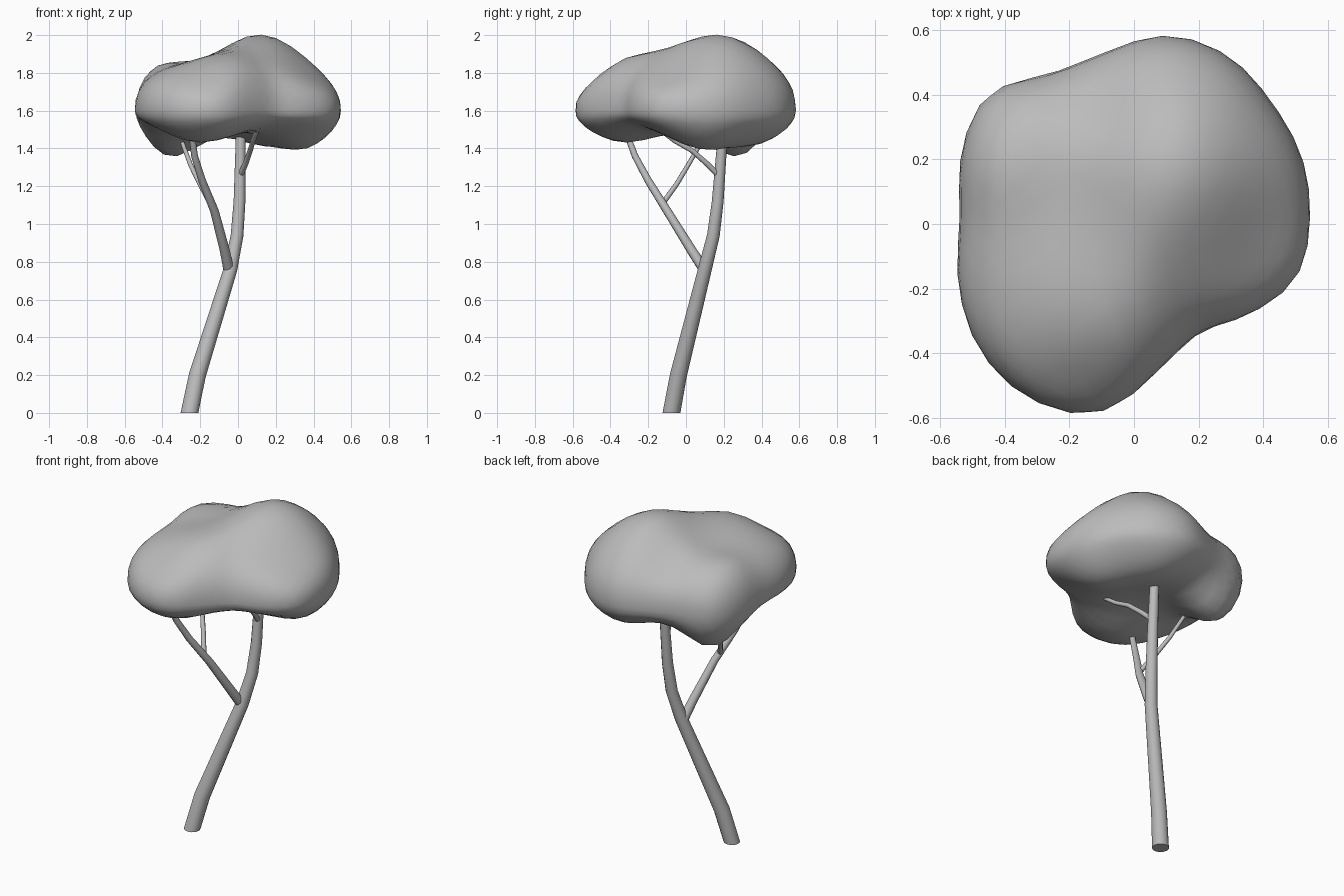
import bpy, bmesh, math
from mathutils import Vector

if "Cube" in bpy.data.objects:
    bpy.data.objects.remove(bpy.data.objects["Cube"])

grey = bpy.data.materials.new("plain_grey")
grey.use_nodes = True
grey.diffuse_color = (0.5, 0.5, 0.5, 1)
grey.node_tree.nodes["Principled BSDF"].inputs["Base Color"].default_value = (0.5, 0.5, 0.5, 1)


def finish(bm, name, angle):
    bmesh.ops.recalc_face_normals(bm, faces=bm.faces)
    mesh = bpy.data.meshes.new(name)
    bm.to_mesh(mesh)
    bm.free()
    mesh.materials.append(grey)
    obj = bpy.data.objects.new(name, mesh)
    bpy.context.collection.objects.link(obj)
    bpy.ops.object.select_all(action="DESELECT")
    obj.select_set(True)
    bpy.context.view_layer.objects.active = obj
    bpy.ops.object.shade_smooth_by_angle(angle=math.radians(angle))


def limb(name, path, start, end, sides=10, grounded=False):
    """Tapered tube along a path, capped at both ends."""
    bm = bmesh.new()
    points = [Vector(p) for p in path]
    last = len(points) - 1
    rings = []
    for i, p in enumerate(points):
        tangent = (points[min(i + 1, last)] - points[max(i - 1, 0)]).normalized()
        u = Vector((0, 1, 0)).cross(tangent).normalized()
        v = tangent.cross(u)
        travel = (p - points[0]).length / (points[last] - points[0]).length
        radius = start + (end - start) * travel
        ring = []
        for k in range(sides):
            a = math.tau * k / sides
            co = p + radius * (math.cos(a) * u + math.sin(a) * v)
            if grounded and i == 0:
                co.z = 0
            ring.append(bm.verts.new(co))
        rings.append(ring)
    for lower, upper in zip(rings, rings[1:]):
        for k in range(sides):
            n = (k + 1) % sides
            bm.faces.new((lower[k], lower[n], upper[n], upper[k]))
    bm.faces.new(rings[0])
    bm.faces.new(rings[-1])
    finish(bm, name, 50)


# Leaning trunk and its branches
limb("trunk", [(-.257, -.077, 0), (-.215, -.04, .2), (-.04, .1, .76),
               (-.005, .145, .94), (.008, .168, 1.12), (.015, .195, 1.48)],
     .048, .026, 12, True)
limb("front_branch", [(-.05, .095, .76), (-.07, .03, .86), (-.125, -.1, 1.07),
                      (-.19, -.2, 1.23), (-.23, -.27, 1.36),
                      (-.245, -.315, 1.48)], .028, .016)
limb("left_twig", [(-.14, -.13, 1.1), (-.2, -.05, 1.21), (-.25, .01, 1.31),
                   (-.295, .08, 1.43)], .015, .011, 8)
limb("inner_twig", [(.01, .18, 1.25), (.04, .11, 1.32), (.065, .03, 1.39),
                    (.08, -.06, 1.44), (.115, -.18, 1.53)], .016, .011, 8)

# Canopy plan: reach from the core every 20 degrees, starting at +x
reach = [.547, .555, .558, .582, .576, .52, .515, .595, .572,
         .54, .582, .632, .65, .618, .475, .41, .468, .54]

# Swellings and hollows of the upper and lower skin: x, y, height, spread
top_bumps = [(.16, .18, .155, .24), (.43, -.09, -.1, .19), (-.22, .12, -.06, .16),
             (-.08, -.33, .03, .12), (-.17, -.56, -.07, .1), (-.46, .18, .08, .13),
             (-.1, .4, -.05, .08)]
under_bumps = [(-.23, -.38, .115, .18), (-.4, .29, .25, .15),
               (.39, .1, .15, .17), (.15, .42, .12, .17)]


def outline(angle):
    """Smooth closed curve through the plan reaches."""
    count = len(reach)
    place = angle / math.tau * count
    i = math.floor(place)
    t = place - i
    a, b, c, d = (reach[(i + k) % count] for k in (-1, 0, 1, 2))
    return b + t * (c - a + t * (2 * a - 5 * b + 4 * c - d + t * (3 * (b - c) + d - a))) / 2


def depth(base, bumps, x, y):
    return base + sum(h * math.exp(-((x - bx) ** 2 + (y - by) ** 2) / (2 * w * w))
                      for bx, by, h, w in bumps)


bm = bmesh.new()
bmesh.ops.create_icosphere(bm, subdivisions=4, radius=1)
fullness = 2.4
for vert in bm.verts:
    dx, dy, dz = vert.co.normalized()
    spread = min(1, math.hypot(dx, dy))
    angle = math.atan2(dy, dx)
    size = spread * outline(angle)
    x, y = size * math.cos(angle), .02 + size * math.sin(angle)
    rise = (1 - spread ** fullness) ** (1 / fullness)
    if dz > 0:
        z = 1.6 + rise * depth(.285, top_bumps, x, y)
    else:
        z = 1.6 - rise * depth(.095, under_bumps, x, y)
    vert.co = (x, y, z)
bmesh.ops.smooth_vert(bm, verts=bm.verts, factor=.4,
                      use_axis_x=True, use_axis_y=True, use_axis_z=True)
finish(bm, "canopy", 80)
